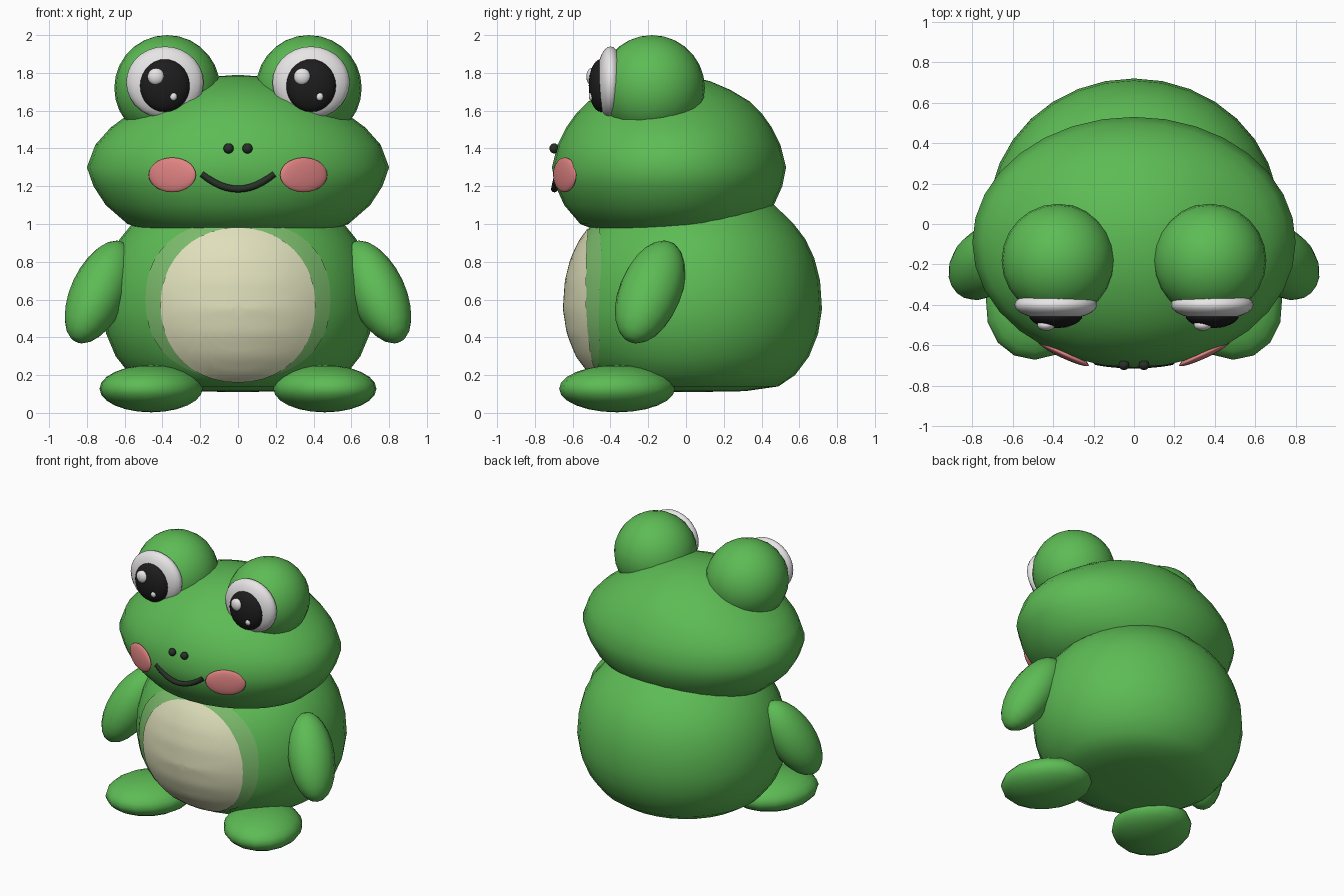
import bpy, bmesh, math
from mathutils import Vector

cube = bpy.data.objects.get("Cube")
if cube:
    bpy.data.objects.remove(cube, do_unlink=True)


def material(name, r, g, b):
    m = bpy.data.materials.new(name)
    m.use_nodes = True
    m.diffuse_color = (r, g, b, 1)
    m.node_tree.nodes["Principled BSDF"].inputs["Base Color"].default_value = (r, g, b, 1)
    return m


GREEN = material("leaf_green", 0.11, 0.50, 0.09)
PALE = material("pale_green", 0.20, 0.50, 0.15)
CREAM = material("belly_cream", 0.74, 0.74, 0.50)
WHITE = material("eye_white", 0.86, 0.84, 0.84)
BLACK = material("pupil_black", 0.012, 0.012, 0.012)
DARK = material("mouth_dark", 0.02, 0.03, 0.02)
PINK = material("cheek_pink", 0.76, 0.23, 0.23)


def finish(name, bm, mat):
    mesh = bpy.data.meshes.new(name)
    bmesh.ops.recalc_face_normals(bm, faces=bm.faces)
    for f in bm.faces:
        f.smooth = True
    bm.to_mesh(mesh)
    bm.free()
    mesh.materials.append(mat)
    obj = bpy.data.objects.new(name, mesh)
    bpy.context.collection.objects.link(obj)
    return obj


def ellipsoid(name, mat, loc, radii, rot=(0, 0, 0), segs=24, rings=14):
    bm = bmesh.new()
    bmesh.ops.create_uvsphere(bm, u_segments=segs, v_segments=rings, radius=1)
    for v in bm.verts:
        v.co = Vector(a * b for a, b in zip(v.co, radii))
    obj = finish(name, bm, mat)
    obj.location = loc
    obj.rotation_euler = [math.radians(a) for a in rot]
    return obj


def loft(name, mat, sections, cy, segs=32):
    """Stack of elliptical rings (z, x radius, y radius), closed by end points."""
    bm = bmesh.new()
    bottom = bm.verts.new((0, cy, sections[0][0]))
    top = bm.verts.new((0, cy, sections[-1][0]))
    rings = []
    for z, rx, ry in sections[1:-1]:
        rings.append([bm.verts.new((rx * math.cos(i * math.tau / segs),
                                    cy + ry * math.sin(i * math.tau / segs), z))
                      for i in range(segs)])
    for i in range(segs):
        j = (i + 1) % segs
        bm.faces.new((bottom, rings[0][j], rings[0][i]))
        bm.faces.new((top, rings[-1][i], rings[-1][j]))
        for a, b in zip(rings, rings[1:]):
            bm.faces.new((a[i], a[j], b[j], b[i]))
    return finish(name, bm, mat)


# Body: round and pear-like with a flattened base
BODY_X, BODY_Y, BODY_CY = 0.72, 0.68, 0.04
PROFILE = [(0.11, 0), (0.115, 0.4), (0.14, 0.66), (0.2, 0.79), (0.3, 0.9), (0.42, 0.97),
           (0.55, 1), (0.7, 0.985), (0.82, 0.94), (0.92, 0.87), (1.0, 0.78),
           (1.1, 0.63), (1.2, 0.4), (1.25, 0)]
loft("body", GREEN, [(z, r * BODY_X, r * BODY_Y) for z, r in PROFILE], BODY_CY)


def body_front(x, z):
    for (z0, r0), (z1, r1) in zip(PROFILE, PROFILE[1:]):
        if z0 <= z <= z1:
            r = r0 + (r1 - r0) * (z - z0) / (z1 - z0)
            return BODY_CY - BODY_Y * math.sqrt(max(r * r - (x / BODY_X) ** 2, 0))


def belly_plate(name, mat, cz, rx, rz, offset, power, segs=40, rings=12):
    """Rounded patch laid over the front of the body."""
    bm = bmesh.new()

    def point(t, a):
        c, s = math.cos(a), math.sin(a)
        x = t * rx * math.copysign(abs(c) ** (2 / power), c)
        z = cz + t * rz * math.copysign(abs(s) ** (2 / power), s)
        return bm.verts.new((x, body_front(x, z) - offset, z))

    centre = point(0, 0)
    loops = [[point(k / rings, i * math.tau / segs) for i in range(segs)]
             for k in range(1, rings + 1)]
    for i in range(segs):
        j = (i + 1) % segs
        bm.faces.new((centre, loops[0][i], loops[0][j]))
        for a, b in zip(loops, loops[1:]):
            bm.faces.new((a[i], b[i], b[j], a[j]))
    obj = finish(name, bm, mat)
    # an open patch must face the front
    if obj.data.polygons[0].normal.y > 0:
        obj.data.flip_normals()
    return obj


belly_plate("belly_rim", PALE, 0.6, 0.49, 0.42, 0.005, 2.3)
belly_plate("belly", CREAM, 0.57, 0.41, 0.41, 0.012, 2.1)

# Head: wide, with a narrower outline at the upper sides
loft("head", GREEN,
     [(0.96, 0, 0), (0.965, 0.48, 0.38), (1.0, 0.585, 0.47), (1.1, 0.70, 0.555),
      (1.2, 0.765, 0.60), (1.3, 0.80, 0.62), (1.42, 0.755, 0.59), (1.51, 0.675, 0.545),
      (1.58, 0.58, 0.495), (1.65, 0.47, 0.425), (1.71, 0.36, 0.325),
      (1.755, 0.24, 0.22), (1.78, 0.13, 0.12), (1.79, 0, 0)], -0.09)

# Paired parts
for side, s in (("left", 1), ("right", -1)):
    ellipsoid(f"{side}_arm", GREEN, (s * 0.735, -0.19, 0.64), (0.15, 0.165, 0.305),
              (-20, -25 * s, 0), 16, 12)
    ellipsoid(f"{side}_foot", GREEN, (s * 0.46, -0.365, 0.128), (0.265, 0.315, 0.125),
              (0, 0, 25 * s), 16, 12)
    ellipsoid(f"{side}_eye_bulge", GREEN, (s * 0.375, -0.18, 1.72), (0.28, 0.28, 0.28))
    ellipsoid(f"{side}_eye_white", WHITE, (s * 0.387, -0.40, 1.75), (0.205, 0.075, 0.19))
    ellipsoid(f"{side}_pupil", BLACK, (s * 0.387, -0.45, 1.733), (0.133, 0.065, 0.14))
    # both glints sit on the same side of each eye
    ellipsoid(f"{side}_large_glint", WHITE, (s * 0.387 - 0.047, -0.50, 1.78),
              (0.045, 0.028, 0.045), segs=16, rings=10)
    ellipsoid(f"{side}_small_glint", WHITE, (s * 0.387 + 0.045, -0.50, 1.675),
              (0.02, 0.015, 0.022), segs=12, rings=8)
    ellipsoid(f"{side}_cheek", PINK, (s * 0.348, -0.642, 1.26), (0.138, 0.022, 0.092),
              (0, 0, 25 * s))
    ellipsoid(f"{side}_nostril", DARK, (s * 0.05, -0.698, 1.4), (0.027, 0.025, 0.027),
              segs=12, rings=8)

# Mouth: a bent tube following the face
curve = bpy.data.curves.new("mouth", "CURVE")
curve.dimensions = "3D"
curve.bevel_depth = 0.018
curve.bevel_resolution = 2
spline = curve.splines.new("POLY")
STEPS = 12
spline.points.add(STEPS)
for i, p in enumerate(spline.points):
    x = 0.19 * (2 * i / STEPS - 1)
    p.co = (x, -0.09 - 0.607 * math.sqrt(1 - (x / 0.8) ** 2), 1.185 + 0.08 * (x / 0.19) ** 2, 1)
curve.use_fill_caps = True
curve.materials.append(DARK)
mouth = bpy.data.objects.new("mouth", curve)
bpy.context.collection.objects.link(mouth)
